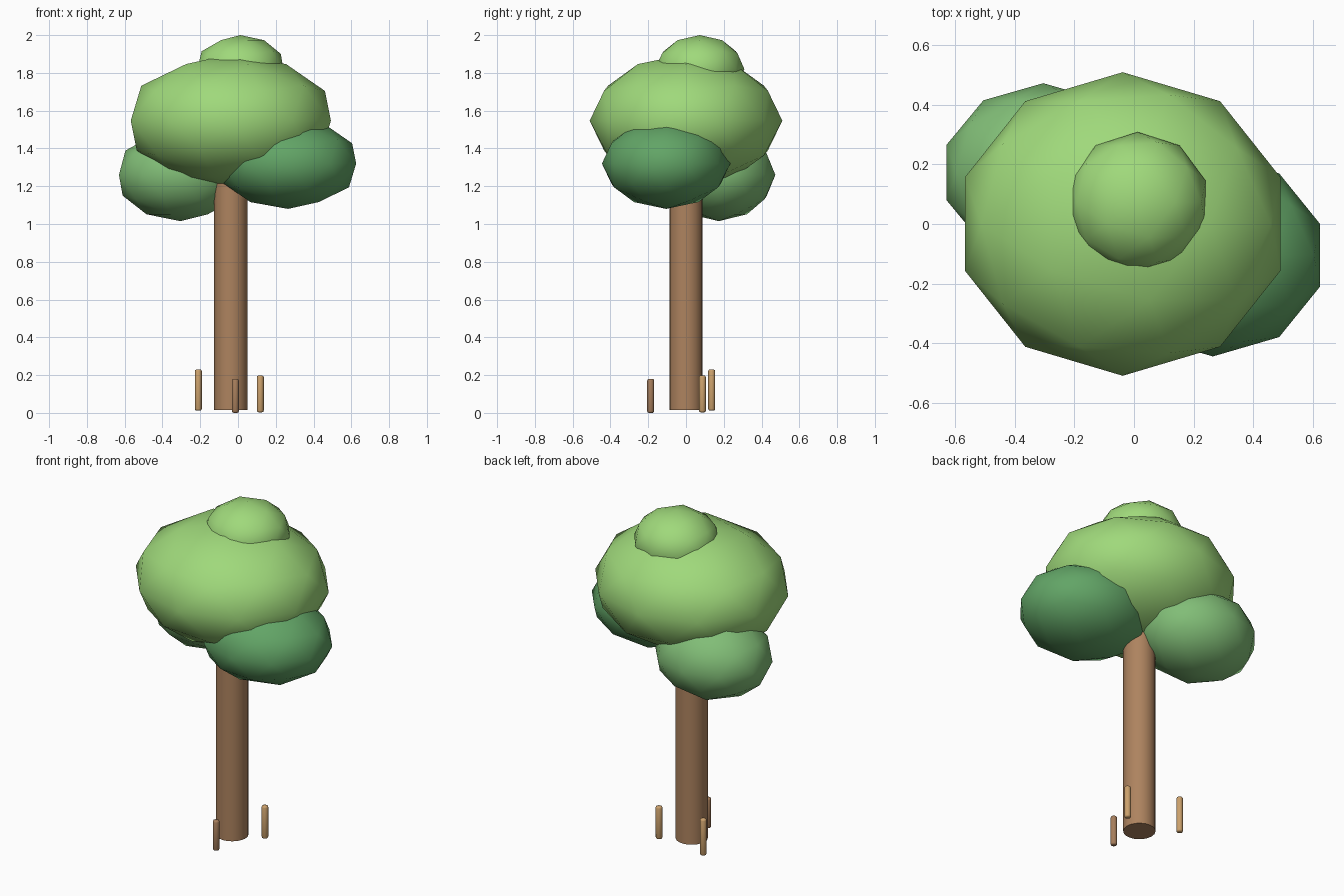
import bpy, math

if "Cube" in bpy.data.objects:
    bpy.data.objects.remove(bpy.data.objects["Cube"])


def material(name, rgb):
    m = bpy.data.materials.new(name)
    m.diffuse_color = [(c / 255) ** 2.2 for c in rgb] + [1]
    m.use_nodes = True
    m.node_tree.nodes["Principled BSDF"].inputs["Base Color"].default_value = m.diffuse_color
    return m


def finish(ob, name, mat):
    ob.name = name
    ob.data.materials.append(mat)


def blob(name, centre, radii, mat):
    bpy.ops.mesh.primitive_ico_sphere_add(subdivisions=2, radius=1, location=centre)
    ob = bpy.context.object
    ob.scale = radii
    bpy.ops.object.transform_apply(location=False, rotation=False, scale=True)
    bpy.ops.object.shade_smooth()
    finish(ob, name, mat)


def post(name, x, y, z0, z1, r, sides, mat, bevel=0):
    bpy.ops.mesh.primitive_cylinder_add(vertices=sides, radius=r, depth=z1 - z0,
                                        location=(x, y, (z0 + z1) / 2))
    ob = bpy.context.object
    if bevel:
        mod = ob.modifiers.new("round_ends", 'BEVEL')
        mod.width = bevel
        mod.segments = 2
        mod.limit_method = 'ANGLE'
        mod.angle_limit = math.radians(60)
        bpy.ops.object.modifier_apply(modifier=mod.name)
    bpy.ops.object.shade_smooth_by_angle(angle=math.radians(50))
    finish(ob, name, mat)


bark = material("bark", (172, 130, 95))
tan = material("tan", (203, 160, 108))
brown = material("brown", (165, 125, 92))
light = material("light_green", (158, 216, 122))
mid = material("mid_green", (128, 188, 118))
dark = material("dark_green", (98, 163, 102))

# Trunk, running up into the canopy
post("trunk", -0.038, 0, 0.015, 1.36, 0.088, 20, bark)

# Foliage clumps
blob("main_canopy", (-0.038, 0, 1.547), (0.557, 0.51, 0.352), light)
blob("crown_tuft", (0.012, 0.073, 1.82), (0.24, 0.236, 0.18), light)
blob("right_foliage", (0.265, -0.105, 1.32), (0.379, 0.34, 0.24), dark)
blob("left_foliage", (-0.305, 0.173, 1.26), (0.342, 0.30, 0.245), mid)

# Small stakes around the base
for name, x, y, z0, z1, mat in (("left_stake", -0.21, 0.136, 0.012, 0.23, tan),
                                ("right_stake", 0.118, 0.087, 0.003, 0.198, tan),
                                ("front_stake", -0.014, -0.187, 0.0, 0.18, brown)):
    post(name, x, y, z0, z1, 0.0185, 12, mat, bevel=0.009)
